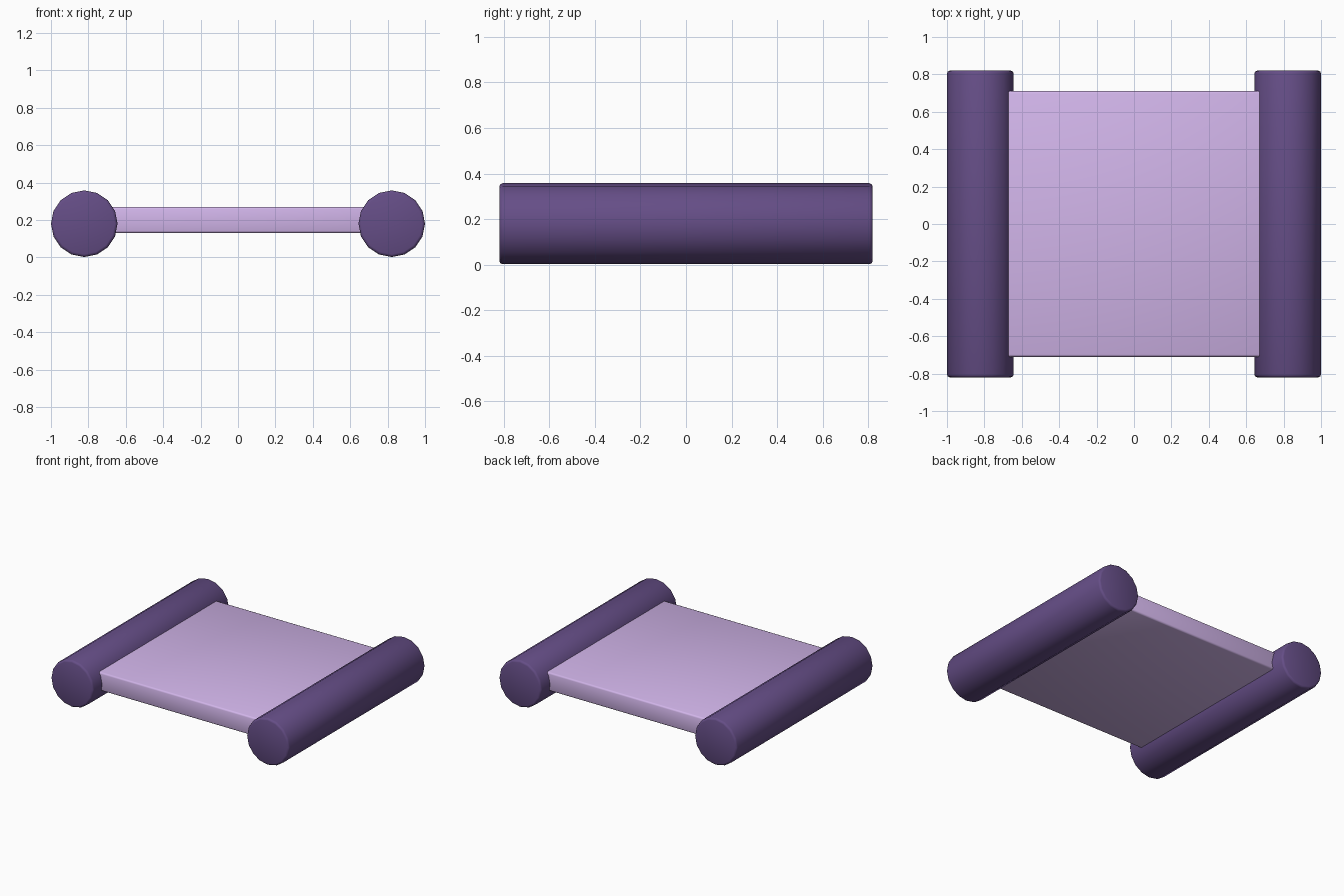
import bpy
from math import radians

if "Cube" in bpy.data.objects:
    bpy.data.objects.remove(bpy.data.objects["Cube"])


def material(name, color):
    mat = bpy.data.materials.new(name)
    mat.diffuse_color = color
    mat.use_nodes = True
    mat.node_tree.nodes["Principled BSDF"].inputs["Base Color"].default_value = mat.diffuse_color
    return mat


def finish(obj, name, mat, bevel, segments):
    obj.name = name
    obj.data.materials.append(mat)
    bpy.ops.object.transform_apply(location=False, rotation=True, scale=True)
    bpy.ops.object.shade_smooth()
    mod = obj.modifiers.new("soft_edges", 'BEVEL')
    mod.width = bevel
    mod.segments = segments
    mod.limit_method = 'ANGLE'
    mod.angle_limit = radians(40)


dark = material("dark_purple", (0.13, 0.075, 0.24, 1))
pale = material("pale_lilac", (0.64, 0.46, 0.82, 1))

# Rolled ends of the scroll
for side, name in ((-1, "left_roll"), (1, "right_roll")):
    bpy.ops.mesh.primitive_cylinder_add(
        vertices=16, radius=0.178, depth=1.64,
        location=(side * 0.822, 0, 0.18), rotation=(radians(90), 0, 0))
    finish(bpy.context.object, name, dark, 0.015, 2)

# Flat sheet stretched between the rolls
bpy.ops.mesh.primitive_cube_add(size=1, location=(0, 0, 0.2))
sheet = bpy.context.object
sheet.scale = (1.56, 1.42, 0.14)
finish(sheet, "sheet", pale, 0.012, 2)
